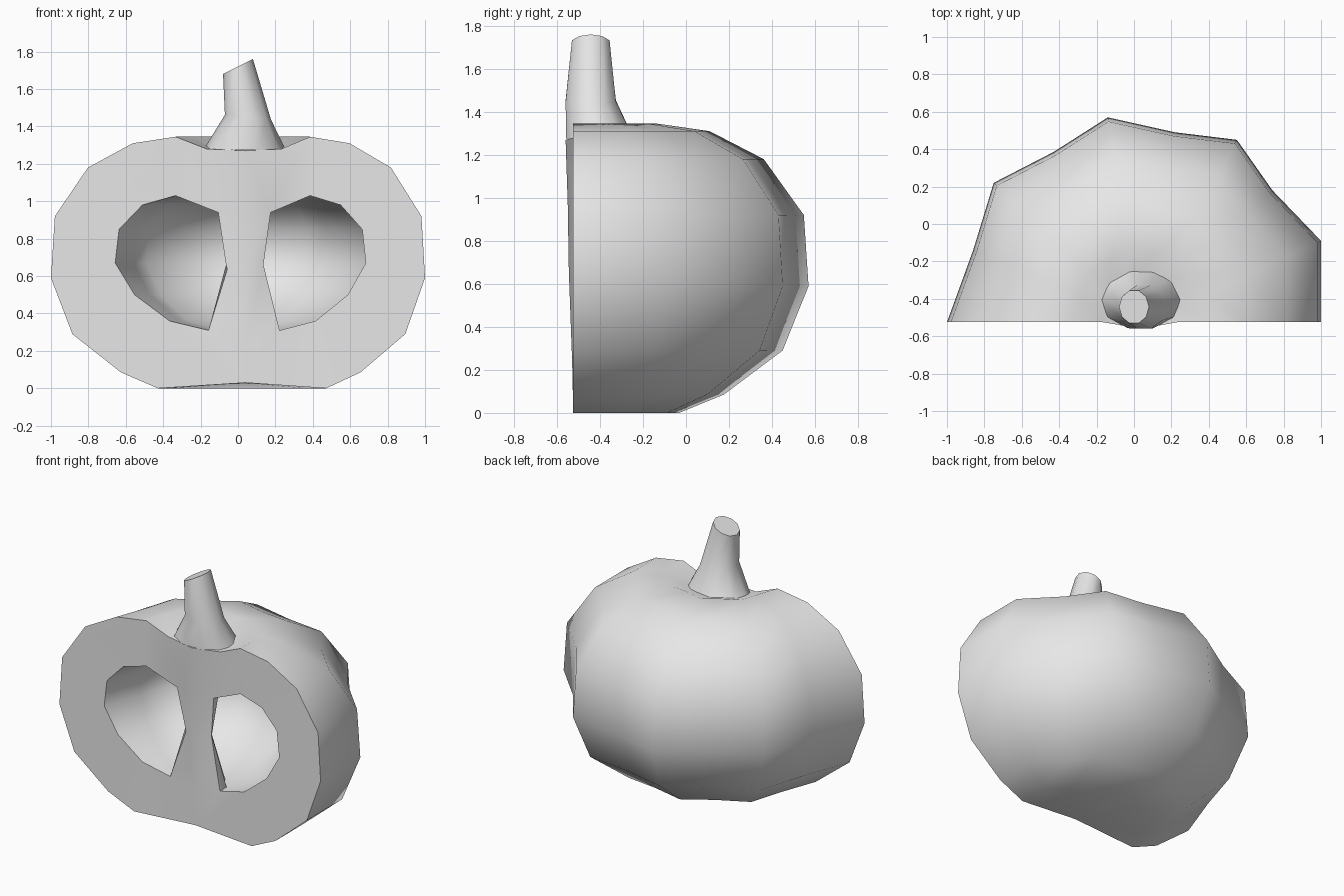
import bpy, bmesh, math
from mathutils import Vector

cube = bpy.data.objects.get("Cube")
if cube:
    bpy.data.objects.remove(cube)

grey = bpy.data.materials.new("plain_grey")
grey.use_nodes = True
grey.diffuse_color = (0.8, 0.8, 0.8, 1)
grey.node_tree.nodes["Principled BSDF"].inputs["Base Color"].default_value = (0.8, 0.8, 0.8, 1)


def finish(bm, name):
    bmesh.ops.recalc_face_normals(bm, faces=bm.faces)
    mesh = bpy.data.meshes.new(name)
    bm.to_mesh(mesh)
    bm.free()
    mesh.materials.append(grey)
    obj = bpy.data.objects.new(name, mesh)
    bpy.context.collection.objects.link(obj)
    bpy.ops.object.select_all(action='DESELECT')
    obj.select_set(True)
    bpy.context.view_layer.objects.active = obj
    bpy.ops.object.shade_smooth_by_angle(angle=math.radians(58))
    return obj


def face(bm, *verts):
    bm.faces.new(list(dict.fromkeys(verts)))


# Lobed plan outline, and the skin and hollow profiles as (radius fraction, height)
axis = Vector((0.04, -0.525))
outline = [(1, -.525), (1, -.09), (.74, .18), (.55, .45), (.22, .49),
           (-.14, .57), (-.43, .385), (-.75, .22), (-.86, -.14), (-1, -.525)]
skin = [(.45, 0), (.64, .085), (.89, .29), (1, .59), (.98, .92),
        (.81, 1.18), (.58, 1.31), (.36, 1.345), (.2, 1.28)]
hollow = [(.19, .31), (.39, .36), (.57, .5), (.67, .67), (.65, .85),
          (.53, .98), (.36, 1.03), (.14, .94), (.1, .66)]


def station(bm, profile, point):
    reach = Vector(point) - axis
    return [bm.verts.new((*(axis + reach * f), z)) for f, z in profile]


# Halved shell with a ring-shaped hollow around a central core
bm = bmesh.new()
outer = [station(bm, skin, p) for p in outline]
inner = [station(bm, hollow, p) for p in outline]
base, *core, crown = [bm.verts.new((axis.x, y, z)) for y, z in
                      [(-.525, .03), (-.53, .25), (-.545, .66), (-.55, .97), (-.56, 1.27)]]
for a, b in zip(outer, outer[1:]):
    for i in range(len(a) - 1):
        face(bm, a[i], a[i + 1], b[i + 1], b[i])
    face(bm, base, a[0], b[0])
    face(bm, crown, a[-1], b[-1])
for a, b in zip(inner, inner[1:]):
    for i in range(len(a)):
        face(bm, a[i - 1], a[i], b[i], b[i - 1])

# Cut face on each side, blending into the core
match = [0, 1, 1, 2, 3, 4, 5, 6, 6, 7, 7]
for end in (0, -1):
    rim, hole = [base, *outer[end], crown], inner[end]
    hole[8].co.y = -.485
    hole[7].co.y = hole[0].co.y = -.515
    for i in range(len(rim) - 1):
        face(bm, rim[i], rim[i + 1], hole[match[i + 1]], hole[match[i]])
    face(bm, base, hole[0], core[0])
    face(bm, core[0], hole[0], hole[8], core[1])
    face(bm, core[1], hole[8], hole[7], core[2])
    face(bm, core[2], hole[7], crown)
finish(bm, "halved_gourd")

# Leaning stem with a slanted top: centre, radii, slant
bm = bmesh.new()
rings = []
for x, y, z, rx, ry, slant in [(.035, -.4, 1.275, .22, .165, 0),
                               (.053, -.443, 1.45, .123, .123, -.1),
                               (0, -.443, 1.72, .08, .092, .5)]:
    ring = []
    for k in range(10):
        t = math.tau * k / 10
        dx = rx * math.cos(t)
        ring.append(bm.verts.new((x + dx, y + ry * math.sin(t), z + slant * dx)))
    rings.append(ring)
for a, b in zip(rings, rings[1:]):
    for k in range(10):
        face(bm, a[k - 1], a[k], b[k], b[k - 1])
face(bm, *rings[0])
face(bm, *rings[-1])
finish(bm, "stem")
